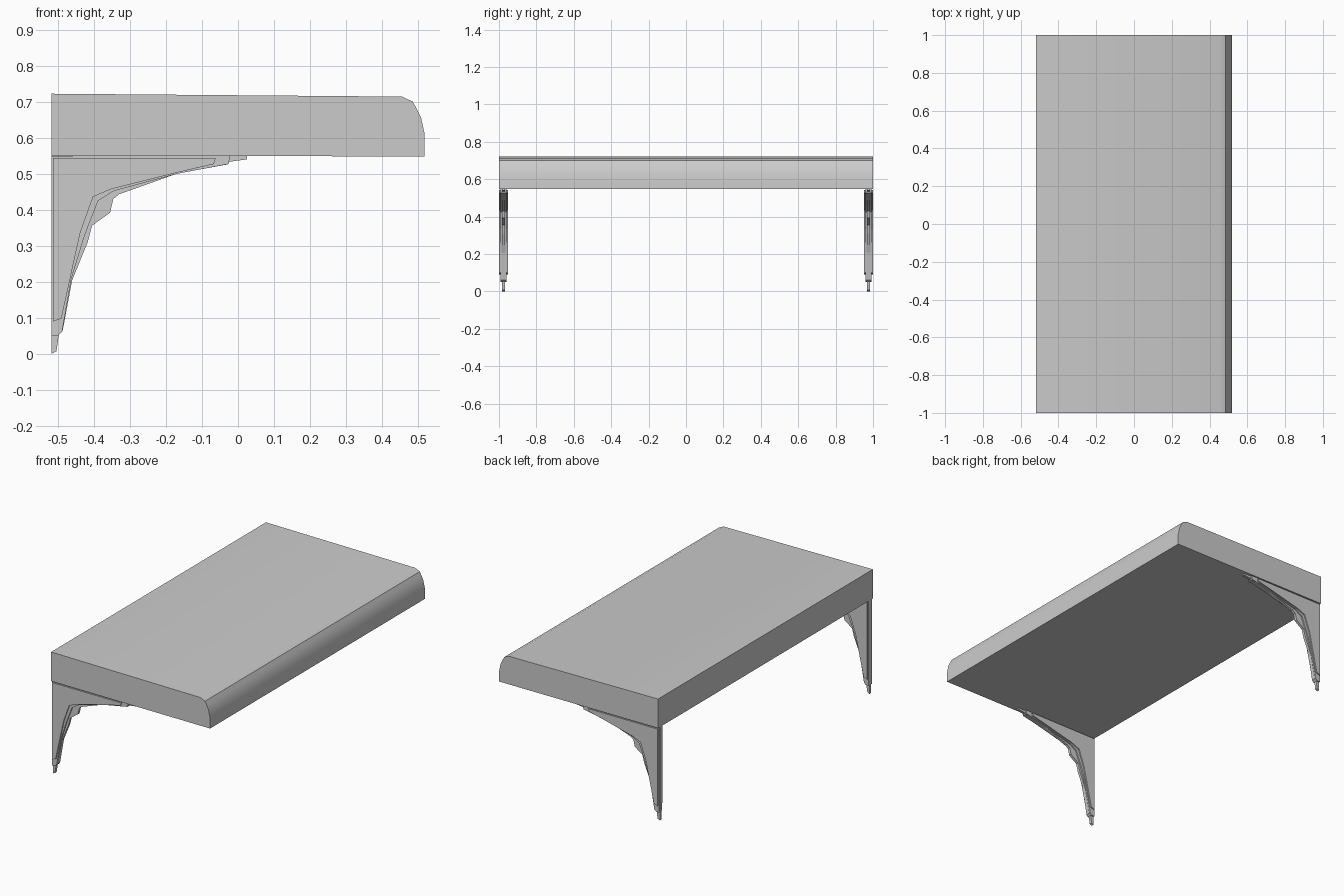
import bpy, bmesh


def prism(name, profile, y0, y1):
    """Extrude an x-z profile along y."""
    bm = bmesh.new()
    face = bm.faces.new([bm.verts.new((x, y0, z)) for x, z in profile])
    ext = bmesh.ops.extrude_face_region(bm, geom=[face])
    verts = [g for g in ext["geom"] if isinstance(g, bmesh.types.BMVert)]
    bmesh.ops.translate(bm, verts=verts, vec=(0, y1 - y0, 0))
    bmesh.ops.recalc_face_normals(bm, faces=bm.faces)
    mesh = bpy.data.meshes.new(name)
    bm.to_mesh(mesh)
    bm.free()
    ob = bpy.data.objects.new(name, mesh)
    bpy.context.collection.objects.link(ob)
    return ob


# Canopy slab with a rounded front edge
slab = prism("canopy_slab", [
    (-0.518, 0.55), (0.518, 0.548), (0.518, 0.61), (0.508, 0.655),
    (0.496, 0.68), (0.485, 0.70), (0.455, 0.714), (-0.518, 0.722)], -1, 1)
bpy.context.view_layer.objects.active = slab
slab.select_set(True)
bpy.ops.object.shade_smooth_by_angle(angle=0.5)

# Bracket layers: thin ornamental core, middle layer, thick face plate
core = [(-0.518, 0.55), (0.025, 0.55), (0.025, 0.54), (-0.025, 0.533),
        (-0.028, 0.526), (-0.17, 0.50), (-0.33, 0.443), (-0.346, 0.43),
        (-0.355, 0.392), (-0.405, 0.356), (-0.417, 0.31), (-0.46, 0.205),
        (-0.487, 0.062), (-0.497, 0.055), (-0.504, 0.007), (-0.518, 0.0)]
middle = [(-0.517, 0.549), (-0.022, 0.549), (-0.026, 0.527), (-0.168, 0.50),
          (-0.345, 0.452), (-0.388, 0.425), (-0.425, 0.33), (-0.462, 0.21),
          (-0.488, 0.062), (-0.498, 0.052), (-0.517, 0.05)]
plate = [(-0.513, 0.543), (-0.062, 0.543), (-0.067, 0.527), (-0.165, 0.504),
         (-0.35, 0.458), (-0.402, 0.436), (-0.438, 0.335), (-0.49, 0.098),
         (-0.513, 0.09)]

for side, s in (("front", -1), ("back", 1)):
    centre = s * 0.976
    for part, profile, half in (("core", core, 0.008),
                                ("middle", middle, 0.016),
                                ("plate", plate, 0.023)):
        prism(f"{side}_bracket_{part}", profile, centre - half, centre + half)
